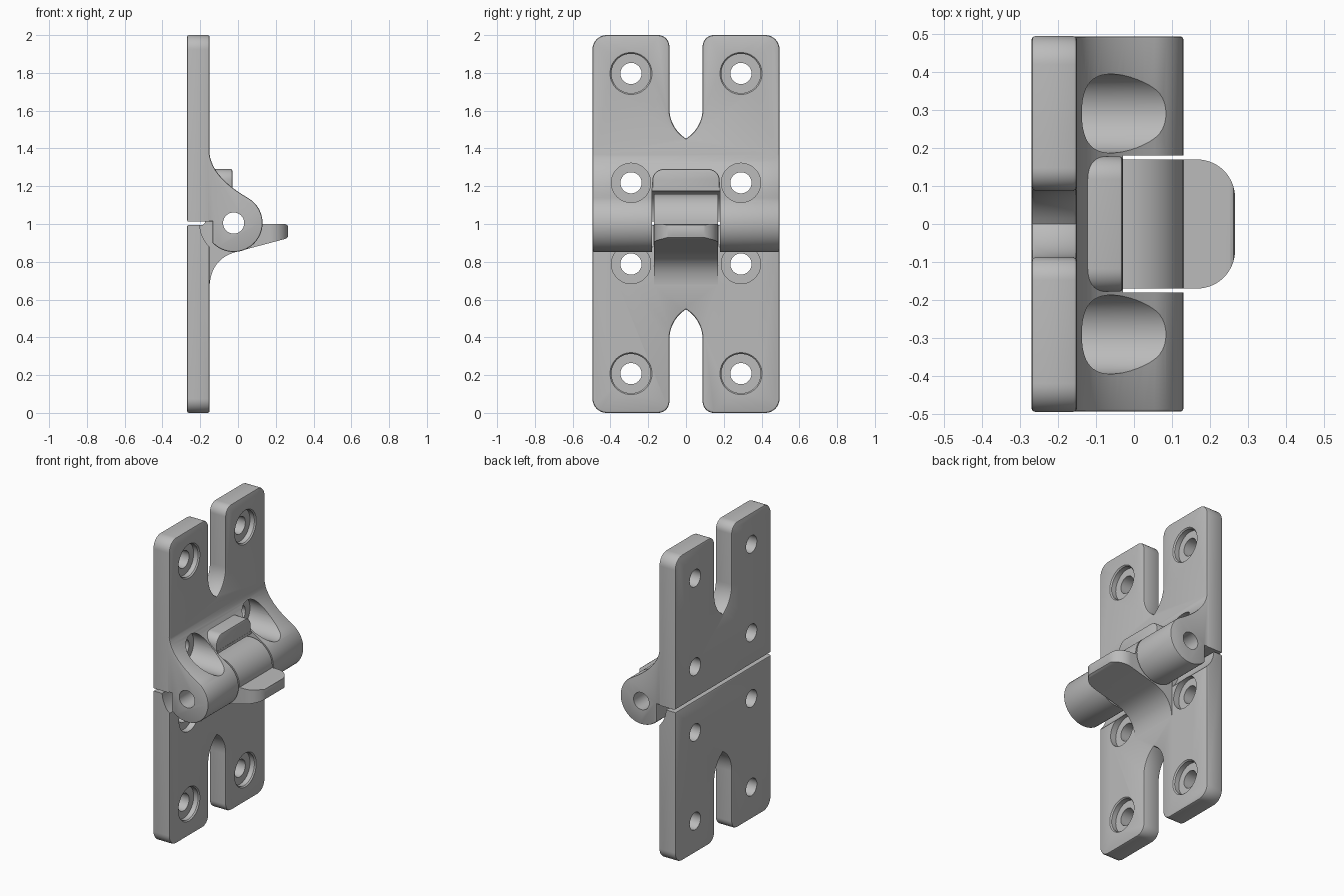
import bpy, bmesh
from math import sin, cos, asin, pi, radians

cube = bpy.data.objects.get("Cube")
if cube:
    bpy.data.objects.remove(cube, do_unlink=True)

grey = bpy.data.materials.new("cast_grey")
grey.use_nodes = True
grey.diffuse_color = (0.5, 0.5, 0.5, 1)
grey.node_tree.nodes["Principled BSDF"].inputs["Base Color"].default_value = (0.5, 0.5, 0.5, 1)

PIN_X, PIN_Z, BARREL = -0.023, 1.005, 0.153
BACK, FACE, HALF = -0.27, -0.15, 0.495
AXES = {"x": lambda p, q, t: (t, p, q),
        "y": lambda p, q, t: (p, t, q),
        "z": lambda p, q, t: (p, q, t)}


def make(name, bm):
    bmesh.ops.recalc_face_normals(bm, faces=bm.faces)
    mesh = bpy.data.meshes.new(name)
    bm.to_mesh(mesh)
    bm.free()
    mesh.materials.append(grey)
    obj = bpy.data.objects.new(name, mesh)
    bpy.context.scene.collection.objects.link(obj)
    return obj


def prism(name, pts, axis, a, b, bevel=0):
    """Extrude a 2D outline along an axis, optionally bevelling the end rims."""
    bm = bmesh.new()
    ends = [[bm.verts.new(AXES[axis](p, q, t)) for p, q in pts] for t in (a, b)]
    caps = [bm.faces.new(e) for e in ends]
    n = len(pts)
    for i in range(n):
        j = (i + 1) % n
        bm.faces.new((ends[0][i], ends[0][j], ends[1][j], ends[1][i]))
    bmesh.ops.recalc_face_normals(bm, faces=bm.faces)
    if bevel:
        rims = [e for c in caps for e in c.edges]
        bmesh.ops.bevel(bm, geom=rims, offset=bevel, segments=2, profile=0.5,
                        affect="EDGES", clamp_overlap=False)
    return make(name, bm)


def lathe_x(name, rings, y, z, n=48):
    """Closed solid of revolution about an x-parallel axis; rings are (x, radius)."""
    bm = bmesh.new()
    loops = [[bm.verts.new((x, y + r * cos(2 * pi * i / n), z + r * sin(2 * pi * i / n)))
              for i in range(n)] for x, r in rings]
    for a, b in zip(loops, loops[1:]):
        for i in range(n):
            j = (i + 1) % n
            bm.faces.new((a[i], a[j], b[j], b[i]))
    bm.faces.new(loops[0])
    bm.faces.new(loops[-1])
    return make(name, bm)


def arc(cx, cy, r, a, b, n):
    return [(cx + r * cos(radians(a + (b - a) * i / n)),
             cy + r * sin(radians(a + (b - a) * i / n))) for i in range(n + 1)]


def curve(p, c, q, n=14):
    ts = [i / n for i in range(n + 1)]
    return [tuple((1 - t) ** 2 * p[k] + 2 * t * (1 - t) * c[k] + t * t * q[k]
                  for k in (0, 1)) for t in ts]


def combine(obj, other, operation="DIFFERENCE"):
    mod = obj.modifiers.new("join", "BOOLEAN")
    mod.operation, mod.object, mod.solver = operation, other, "EXACT"
    dg = bpy.context.evaluated_depsgraph_get()
    dg.update()
    mesh = bpy.data.meshes.new_from_object(obj.evaluated_get(dg))
    obj.modifiers.clear()
    obj.data = mesh
    bpy.data.objects.remove(other, do_unlink=True)


def pin_cylinder(r, a, b):
    return prism("cutter", arc(PIN_X, PIN_Z, r, 0, 354, 59), "y", a, b)


def leaf_plate(name, length, flip):
    """Slotted plate; the outline is measured from the free end."""
    w, start, tip = 0.088, 0.39, 0.548
    rise = tip - start
    R = (w * w + rise * rise) / (2 * w)
    ogive = arc(w - R, start, R, asin(rise / R) * 180 / pi, 0, 10)
    half = [(0, tip)] + ogive[1:]
    half += arc(w + 0.06, 0.06, 0.06, 180, 270, 10)
    half += arc(HALF - 0.075, 0.075, 0.075, 270, 360, 10)
    half.append((HALF, length))
    outline = half + [(-y, d) for y, d in reversed(half[1:])]
    if flip:
        outline = [(y, 2 - d) for y, d in outline]
    return prism(name, outline, "x", BACK, FACE, 0.01)


def screw_holes(leaf, far_z, near_z):
    bore = [(-0.4, 0.056), (-0.19, 0.056), (-0.19, 0.104)]
    for y in (-0.291, 0.291):
        combine(leaf, lathe_x("cutter", bore + [(-0.158, 0.104), (-0.149, 0.112), (-0.1, 0.112)], y, far_z))
        combine(leaf, lathe_x("cutter", bore + [(0.4, 0.104)], y, near_z))


# Upper leaf: plate, outer barrels with swept fillet, and stop block
upper = leaf_plate("upper_leaf", 0.988, True)
joint = arc(PIN_X, PIN_Z, BARREL, 60, -137, 40)
profile = [(-0.2, 1.43)] + curve((-0.152, 1.39), (-0.15, 1.255), joint[0])
profile += joint[1:] + [(joint[-1][0], 1.014), (-0.2, 1.014)]
combine(upper, prism("barrels", profile, "y", -HALF + 0.0005, HALF - 0.0005, 0.008), "UNION")
block = [(-0.178, 1.08), (0.178, 1.08)]
block += arc(0.118, 1.231, 0.06, 0, 90, 10) + arc(-0.118, 1.231, 0.06, 90, 180, 10)
combine(upper, prism("stop_block", block, "x", -0.2, -0.03, 0.008), "UNION")

# Clear the middle for the knuckle
combine(upper, pin_cylinder(0.17, -0.18, 0.18))
front = [(-0.0295, 0.75), (0.3, 0.75), (0.3, 1.5), (-0.0295, 1.5)]
combine(upper, prism("cutter", front, "y", -0.1801, 0.1801))
combine(upper, pin_cylinder(0.056, -0.7, 0.7))
screw_holes(upper, 1.797, 1.218)

# Lower leaf: plate relieved behind the outer barrels
lower = leaf_plate("lower_leaf", 0.995, False)
for a, b in ((-0.7, -0.175), (0.175, 0.7)):
    combine(lower, pin_cylinder(0.18, a, b))

# Knuckle with swept underside and rounded thumb tab
profile = [(-0.2, 0.6)] + curve((-0.151, 0.66), (-0.148, 0.815), (-0.01, 0.852))
profile += [(0.25, 0.921), (0.262, 0.928), (0.266, 0.938), (0.266, 0.984), (0.262, 0.994), (0.252, 0.999)]
profile += [(PIN_X + BARREL, 0.999)] + arc(PIN_X, PIN_Z, BARREL, 0, 180, 36)
profile += [(-0.2, 0.98)]
knuckle = prism("knuckle", profile, "y", -0.25, 0.25)
plan = [(-0.4, -0.17)] + arc(0.166, -0.07, 0.1, -90, 0, 14)
plan += arc(0.166, 0.07, 0.1, 0, 90, 14) + [(-0.4, 0.17)]
combine(knuckle, prism("cutter", plan, "z", 0.3, 1.5), "INTERSECT")
combine(lower, knuckle, "UNION")
combine(lower, pin_cylinder(0.056, -0.7, 0.7))
screw_holes(lower, 0.208, 0.788)

# Smooth curved faces, keep the edges crisp
for obj in (upper, lower):
    bpy.ops.object.select_all(action="DESELECT")
    obj.select_set(True)
    bpy.context.view_layer.objects.active = obj
    bpy.ops.object.shade_smooth_by_angle(angle=radians(30))
